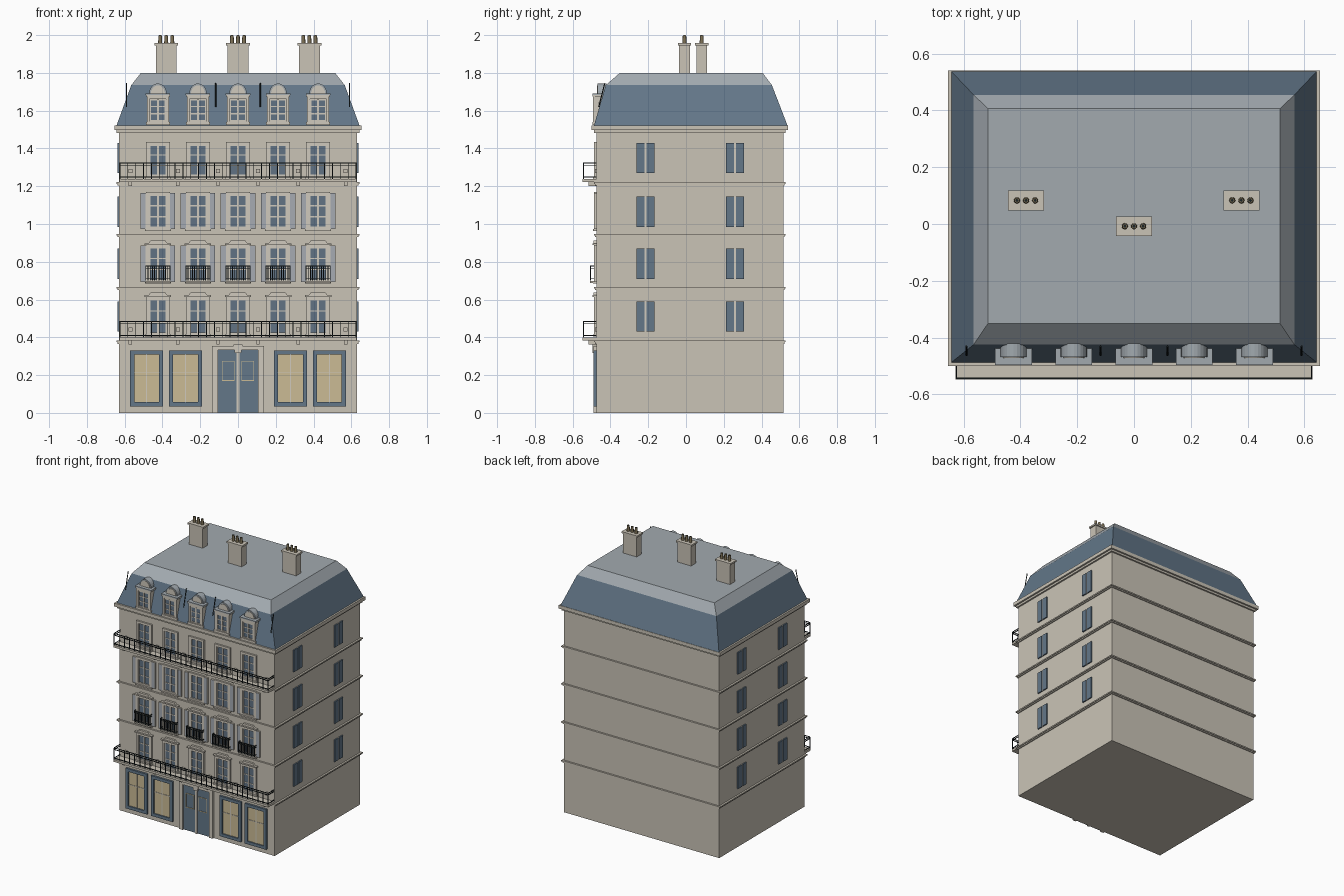
import bpy, bmesh, math
from mathutils import Matrix, Vector

cube = bpy.data.objects.get("Cube")
if cube:
    bpy.data.objects.remove(cube, do_unlink=True)


def material(name, r, g, b):
    m = bpy.data.materials.new(name)
    m.use_nodes = True
    m.diffuse_color = (r, g, b, 1)
    m.node_tree.nodes["Principled BSDF"].inputs["Base Color"].default_value = (r, g, b, 1)
    return m


STONE = material("warm stone", 0.59, 0.55, 0.47)
TRIM = material("pale trim", 0.63, 0.59, 0.51)
SLATE = material("slate blue", 0.125, 0.185, 0.25)
GLASS = material("window blue", 0.12, 0.17, 0.23)
ZINC = material("zinc grey", 0.36, 0.40, 0.43)
SHUTTER = material("shutter grey", 0.38, 0.41, 0.45)
TAN = material("shop tan", 0.60, 0.50, 0.30)
IRON = material("black iron", 0.012, 0.018, 0.02)
CLAY = material("clay pot", 0.20, 0.16, 0.09)

FRONT, BACK, SIDE = -0.475, 0.515, 0.63
MID_Y = (FRONT + BACK) / 2
COLUMNS = [i * 0.212 for i in range(-2, 3)]


class Part:
    """Collects simple solids into one named object of one colour."""

    def __init__(self, name, mat):
        self.name, self.mat, self.bm = name, mat, bmesh.new()

    def box(self, x0, x1, y0, y1, z0, z1):
        size = Matrix.Diagonal((x1 - x0, y1 - y0, z1 - z0, 1))
        centre = Matrix.Translation(((x0 + x1) / 2, (y0 + y1) / 2, (z0 + z1) / 2))
        bmesh.ops.create_cube(self.bm, size=1, matrix=centre @ size)

    def plate(self, x, half, z0, z1, depth, back=FRONT):
        self.box(x - half, x + half, back - depth, back, z0, z1)

    def frame(self, x, half, z0, z1, w, depth, back=FRONT):
        for s in (-1, 1):
            self.plate(x + s * (half - w / 2), w / 2, z0, z1, depth, back)
        self.plate(x, half - w, z0, z0 + w, depth, back)
        self.plate(x, half - w, z1 - w, z1, depth, back)

    def rod(self, a, b, r, r2=None, sides=8):
        a, b = Vector(a), Vector(b)
        turn = (b - a).to_track_quat("Z", "Y").to_matrix().to_4x4()
        bmesh.ops.create_cone(self.bm, cap_ends=True, segments=sides, radius1=r,
                              radius2=r2 or r, depth=(b - a).length,
                              matrix=Matrix.Translation((a + b) / 2) @ turn)

    def prism(self, points, y0, y1):
        face = self.bm.faces.new([self.bm.verts.new((x, y0, z)) for x, z in points])
        new = bmesh.ops.extrude_face_region(self.bm, geom=[face])["geom"]
        for v in new:
            if isinstance(v, bmesh.types.BMVert):
                v.co.y = y1

    def done(self):
        bmesh.ops.recalc_face_normals(self.bm, faces=self.bm.faces)
        mesh = bpy.data.meshes.new(self.name)
        self.bm.to_mesh(mesh)
        self.bm.free()
        mesh.materials.append(self.mat)
        obj = bpy.data.objects.new(self.name, mesh)
        bpy.context.collection.objects.link(obj)
        return obj


def ring_box(part, out, z0, z1):
    part.box(-SIDE - out, SIDE + out, FRONT - out, BACK + out, z0, z1)


# Walls, floor bands and cornice
walls = Part("walls", STONE)
ring_box(walls, 0, 0, 1.5)
walls.done()
bands = Part("floor_bands", STONE)
for z in (0.366, 0.65, 0.93, 1.205):
    ring_box(bands, 0.007, z, z + 0.008)
    ring_box(bands, 0.013, z + 0.008, z + 0.017)
ring_box(bands, 0.012, 1.483, 1.497)
ring_box(bands, 0.025, 1.497, 1.522)
bands.done()

# Mansard roof: slate below, zinc above
roof = Part("mansard_roof", SLATE)
rings = []
for half, y0, y1, z in ((0.643, -0.487, 0.537, 1.522), (0.565, -0.425, 0.455, 1.735),
                        (0.514, -0.35, 0.406, 1.80)):
    rings.append([roof.bm.verts.new(p) for p in
                  ((-half, y0, z), (half, y0, z), (half, y1, z), (-half, y1, z))])
for low, high in zip(rings, rings[1:]):
    for i in range(4):
        j = (i + 1) % 4
        roof.bm.faces.new((low[i], low[j], high[j], high[i]))
roof.bm.faces.new(rings[0][::-1])
roof.bm.faces.new(rings[-1])
roof_obj = roof.done()
roof_obj.data.materials.append(ZINC)
for p in roof_obj.data.polygons:
    p.material_index = int(p.center.z > 1.74)

# Front windows, with surrounds, sashes and sills
surround, sash = Part("window_surrounds", TRIM), Part("window_sashes", TRIM)
glass, shutters = Part("window_glass", GLASS), Part("front_shutters", SHUTTER)


def window(x, half, z0, z1, back=FRONT, rows=3):
    glass.plate(x, half, z0, z1, 0.003, back)
    sash.frame(x, half, z0, z1, 0.006, 0.007, back)
    sash.plate(x, 0.005, z0, z1, 0.008, back)
    for i in range(1, rows):
        z = z0 + (z1 - z0) * i / rows
        sash.plate(x, half, z - 0.003, z + 0.003, 0.006, back)


for x in COLUMNS:
    for z0, z1, hood, leaf in ((0.42, 0.60, True, False), (0.70, 0.875, True, True),
                               (0.98, 1.155, False, True), (1.255, 1.42, False, False)):
        window(x, 0.046, z0, z1)
        surround.frame(x, 0.063, z0 - 0.012, z1 + 0.014, 0.017, 0.012)
        surround.plate(x, 0.068, z0 - 0.016, z0 - 0.006, 0.018)
        if hood:
            surround.plate(x, 0.07, z1 + 0.014, z1 + 0.023, 0.02)
            surround.prism([(x - 0.05, z1 + 0.023), (x + 0.05, z1 + 0.023),
                            (x + 0.038, z1 + 0.038), (x - 0.038, z1 + 0.038)],
                           FRONT - 0.015, FRONT)
        if leaf:
            for s in (-1, 1):
                shutters.plate(x + s * 0.077, 0.0135, z0 - 0.005, z1 + 0.008, 0.012)
                surround.frame(x + s * 0.077, 0.0145, z0 - 0.007, z1 + 0.01, 0.002, 0.013)

# Dormers with arched tops
dormers, dormer_caps = Part("dormer_walls", TRIM), Part("dormer_caps", ZINC)
for x in COLUMNS:
    dormers.box(x - 0.055, x + 0.055, -0.483, -0.425, 1.522, 1.675)
    dormers.frame(x, 0.058, 1.53, 1.675, 0.014, 0.009, -0.483)
    dormers.plate(x, 0.063, 1.525, 1.54, 0.012, -0.483)
    window(x, 0.042, 1.545, 1.66, -0.483)
    dormers.box(x - 0.063, x + 0.063, -0.494, -0.42, 1.675, 1.683)
    dormer_caps.box(x - 0.065, x + 0.065, -0.496, -0.415, 1.683, 1.691)
    for part, r, y0, y1 in ((dormer_caps, 0.046, -0.468, -0.42), (dormers, 0.037, -0.472, -0.466)):
        arc = [math.pi * i / 12 for i in range(13)]
        part.prism([(x + r * math.cos(a), 1.691 + 1.15 * r * math.sin(a)) for a in arc], y0, y1)
for part in (surround, sash, glass, shutters, dormers, dormer_caps):
    part.done()

# Roof rods
rods = Part("roof_rods", IRON)
for x in (-0.59, -0.118, 0.118, 0.59):
    rods.rod((x, -0.462, 1.62), (x, -0.43, 1.745), 0.003)
    rods.rod((x, -0.462, 1.64), (x, -0.44, 1.64), 0.002)
rods.done()

# Side windows with closed pairs of shutters
side_frames, side_leaves = Part("side_window_frames", TRIM), Part("side_window_panes", SLATE)
for s in (-1, 1):
    for y in (-0.214, 0.259):
        for z in (0.43, 0.71, 0.985, 1.27):
            xs = sorted((s * SIDE, s * (SIDE + 0.004)))
            side_frames.box(*xs, y - 0.006, y + 0.006, z, z + 0.16)
            xs = sorted((s * SIDE, s * (SIDE + 0.009)))
            for t in (-1, 1):
                side_leaves.box(*xs, y + t * 0.027 - 0.021, y + t * 0.027 + 0.021, z, z + 0.16)
side_frames.done()
side_leaves.done()

# Long balconies and small window balconies
slabs, railings = Part("balcony_slabs", STONE), Part("iron_railings", IRON)
T = 0.0022


def railing(x0, x1, y, z0, z1, spans):
    for z in (z0, z1 - 0.012, z1):
        railings.box(x0, x1, y - T, y + T, z - T, z + T)
        for x in (x0, x1):
            railings.box(x - T, x + T, y, FRONT, z - T, z + T)
    for i in range(spans + 1):
        x = x0 + (x1 - x0) * i / spans
        railings.box(x - T, x + T, y - T, y + T, z0 - 0.01, z1)


for z in (0.383, 1.222):
    slabs.box(-0.628, 0.628, -0.547, FRONT, z, z + 0.016)
    railing(-0.625, 0.625, -0.543, z + 0.026, z + 0.101, 30)
    for x in (-0.57, -0.318, -0.106, 0.106, 0.318, 0.57):
        slabs.box(x - 0.009, x + 0.009, -0.515, FRONT, z - 0.022, z)
        slabs.plate(x, 0.011, z + 0.048, z + 0.07, 0.008)
for x in COLUMNS:
    railing(x - 0.064, x + 0.064, -0.506, 0.71, 0.778, 11)
    slabs.box(x - 0.066, x + 0.066, -0.508, FRONT, 0.688, 0.698)
slabs.done()
railings.done()

# Shop windows
shop_frames, shop_panes = Part("shop_frames", SLATE), Part("shop_panes", TAN)
shop_bars = Part("shop_bars", TRIM)
for x in (-0.484, -0.278, 0.278, 0.484):
    shop_frames.frame(x, 0.087, 0.035, 0.33, 0.022, 0.014)
    shop_panes.plate(x, 0.067, 0.055, 0.31, 0.005)
    shop_bars.plate(x, 0.003, 0.057, 0.308, 0.008)
    shop_bars.plate(x, 0.065, 0.21, 0.215, 0.008)
shop_frames.done()
shop_panes.done()
shop_bars.done()

# Double entrance door
doors, mouldings = Part("entrance_doors", SLATE), Part("door_mouldings", TAN)
doorway = Part("door_surround", TRIM)
doors.plate(0, 0.107, 0.002, 0.332, 0.006)
for s in (-1, 1):
    mouldings.frame(s * 0.052, 0.034, 0.17, 0.275, 0.004, 0.01)
    doorway.plate(s * 0.122, 0.015, 0, 0.355, 0.014)
doorway.plate(0, 0.107, 0.332, 0.355, 0.014)
doorway.plate(0, 0.008, 0, 0.332, 0.012)
doorway.prism([(-0.017, 0.318), (0.017, 0.318), (0.024, 0.362), (-0.024, 0.362)],
              FRONT - 0.02, FRONT)
for part in (doors, mouldings, doorway):
    part.done()

# Chimneys with three hollow pots each
stacks, pots, flues = Part("chimneys", STONE), Part("chimney_pots", CLAY), Part("pot_holes", IRON)
for x, y in ((-0.38, 0.083), (0, -0.008), (0.378, 0.083)):
    stacks.box(x - 0.055, x + 0.055, y - 0.028, y + 0.028, 1.79, 1.946)
    stacks.box(x - 0.063, x + 0.063, y - 0.035, y + 0.035, 1.946, 1.958)
    for i in (-1, 0, 1):
        px = x + i * 0.032
        pots.rod((px, y, 1.955), (px, y, 1.999), 0.011, 0.009, 12)
        flues.rod((px, y, 1.99), (px, y, 2.0), 0.005, 0.005, 12)
stacks.done()
flues.done()
pots_obj = pots.done()
bpy.context.view_layer.objects.active = pots_obj
pots_obj.select_set(True)
bpy.ops.object.shade_smooth_by_angle()
